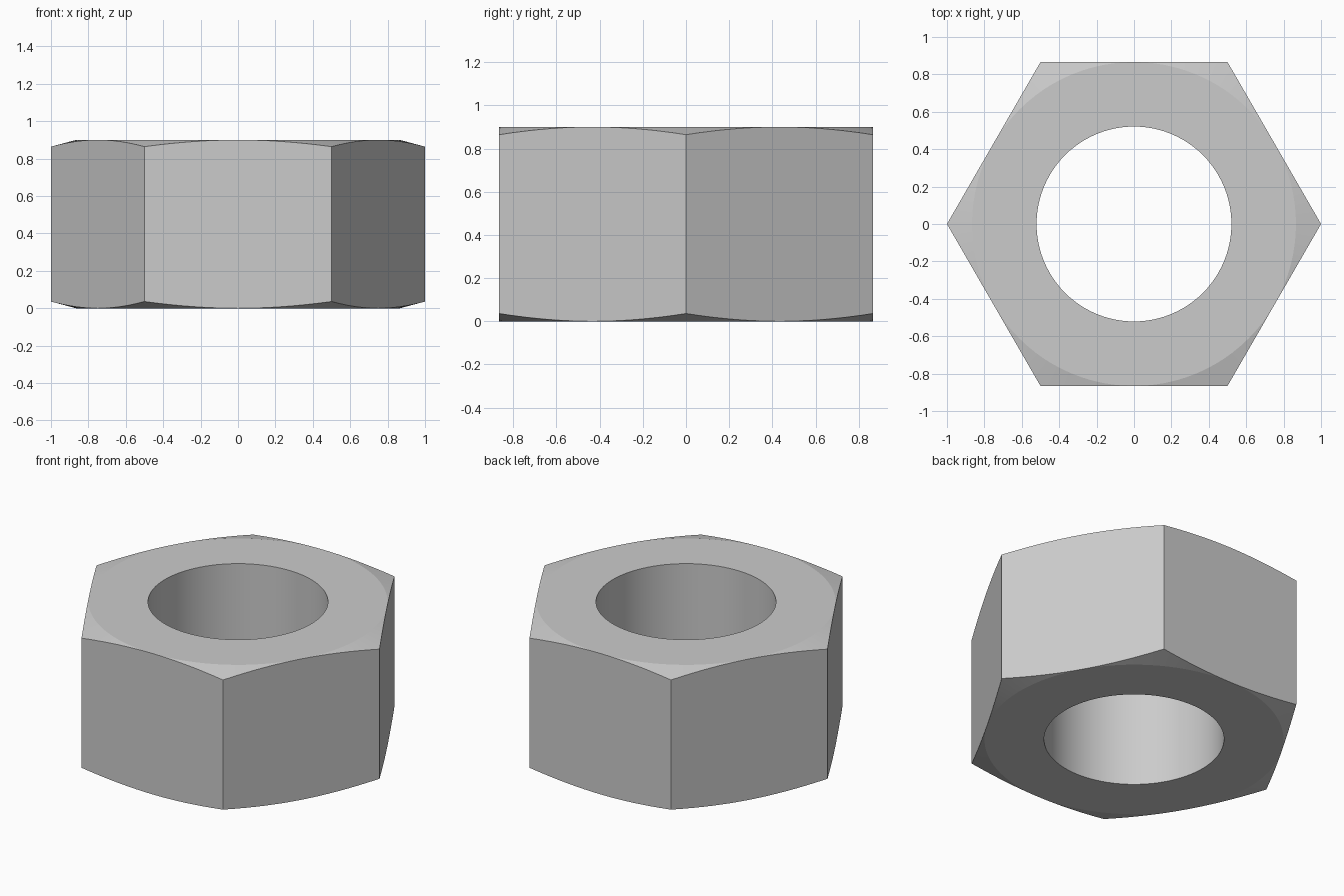
import bpy, bmesh
from math import sin, cos, pi, tan, radians

if "Cube" in bpy.data.objects:
    bpy.data.objects.remove(bpy.data.objects["Cube"])

HEIGHT = 0.9
HOLE = 0.521
FLAT = cos(pi / 6)          # centre to flat distance, hex corner radius is 1
SEGMENTS = 96               # multiple of 12, so corners and flat middles get vertices
SLOPE = tan(radians(15))    # corner chamfer


def hex_radius(a):
    return FLAT / cos((a % (pi / 3)) - pi / 6)


bm = bmesh.new()

# Cross-section at every angle: bore, top face, chamfer, flat side, chamfer, bottom face
sections = []
for i in range(SEGMENTS):
    a = 2 * pi * i / SEGMENTS
    r = hex_radius(a)
    drop = (r - FLAT) * SLOPE
    profile = [(HOLE, 0), (HOLE, HEIGHT), (FLAT, HEIGHT),
               (r, HEIGHT - drop), (r, drop), (FLAT, 0)]
    sections.append([bm.verts.new((p * cos(a), p * sin(a), z)) for p, z in profile])

# Bridge neighbouring sections
for i in range(SEGMENTS):
    s, t = sections[i], sections[(i + 1) % SEGMENTS]
    for j in range(6):
        k = (j + 1) % 6
        bm.faces.new((s[j], s[k], t[k], t[j]))

# Chamfer vanishes at the middle of each flat
bmesh.ops.remove_doubles(bm, verts=bm.verts, dist=1e-5)
bmesh.ops.recalc_face_normals(bm, faces=bm.faces)

mesh = bpy.data.meshes.new("hex_nut")
bm.to_mesh(mesh)
bm.free()
nut = bpy.data.objects.new("hex_nut", mesh)
bpy.context.collection.objects.link(nut)

# Smooth bore and chamfers, crisp edges
bpy.context.view_layer.objects.active = nut
nut.select_set(True)
bpy.ops.object.shade_smooth_by_angle(angle=radians(10))
